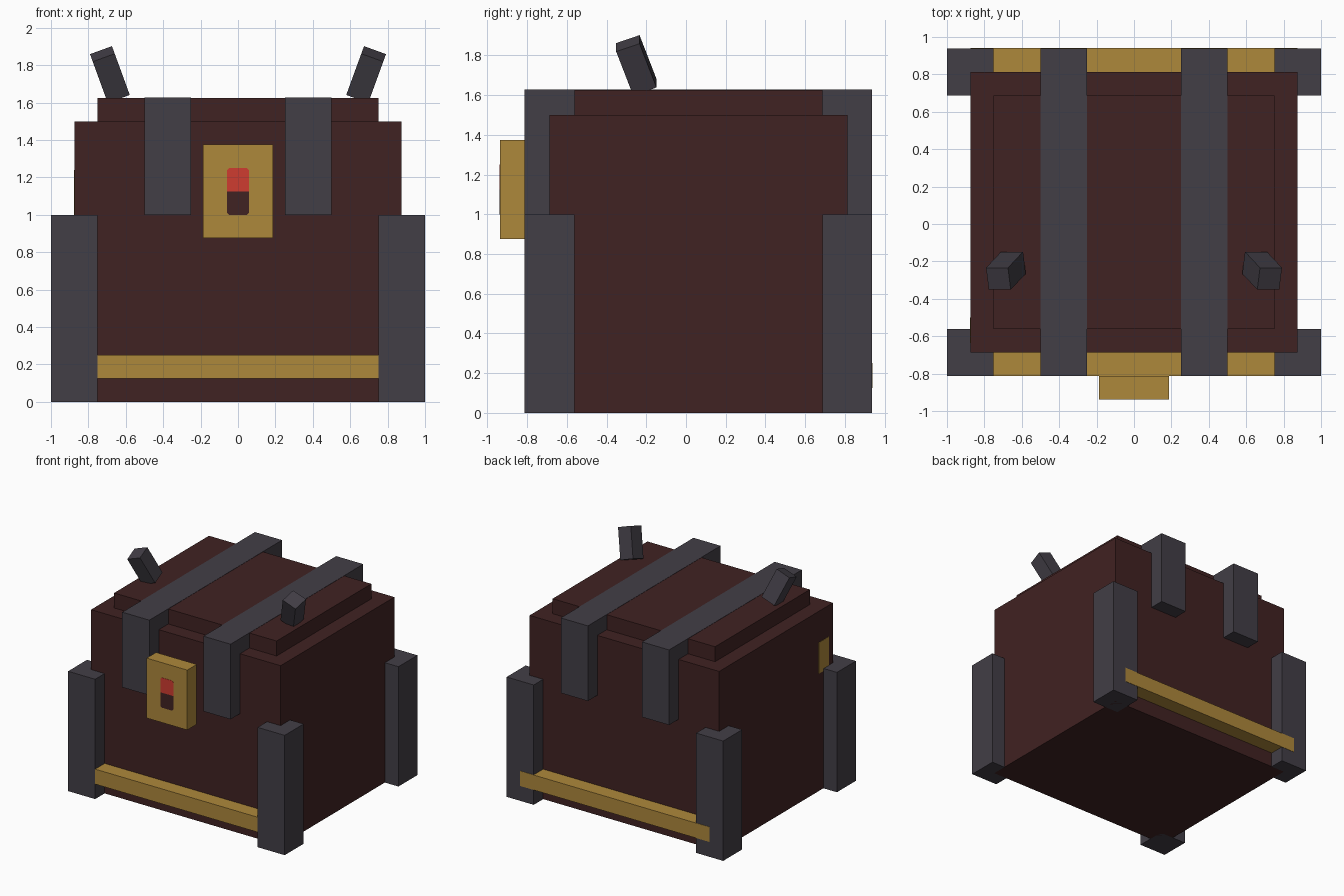
import bpy
import bmesh
import math

if "Cube" in bpy.data.objects:
    bpy.data.objects.remove(bpy.data.objects["Cube"], do_unlink=True)


def make_material(name, srgb):
    lin = [((c / 255 + 0.055) / 1.055) ** 2.4 for c in srgb]
    mat = bpy.data.materials.new(name)
    mat.use_nodes = True
    mat.diffuse_color = (*lin, 1)
    bsdf = mat.node_tree.nodes["Principled BSDF"]
    bsdf.inputs["Base Color"].default_value = (*lin, 1)
    bsdf.inputs["Roughness"].default_value = 0.8
    return mat


WOOD = make_material("dark_red_wood", (64, 34, 34))
IRON = make_material("dark_iron", (66, 62, 70))
GOLD = make_material("gold", (174, 136, 59))
RED = make_material("bright_red", (207, 60, 48))


def add_mesh(name, bm, mat):
    bmesh.ops.recalc_face_normals(bm, faces=bm.faces)
    mesh = bpy.data.meshes.new(name)
    bm.to_mesh(mesh)
    bm.free()
    mesh.materials.append(mat)
    obj = bpy.data.objects.new(name, mesh)
    bpy.context.collection.objects.link(obj)
    return obj


def box(name, xs, ys, zs, mat, rotation=(0, 0, 0)):
    """Box spanning the given ranges, turned about its own centre."""
    bm = bmesh.new()
    bmesh.ops.create_cube(bm, size=1)
    bmesh.ops.scale(bm, vec=[abs(r[1] - r[0]) for r in (xs, ys, zs)], verts=bm.verts)
    obj = add_mesh(name, bm, mat)
    obj.location = [(r[0] + r[1]) / 2 for r in (xs, ys, zs)]
    obj.rotation_euler = rotation
    return obj


def front_plate(name, outline, y_front, depth, mat):
    """Thin plate from an x-z outline, facing the front."""
    bm = bmesh.new()
    face = bm.faces.new([bm.verts.new((x, y_front, z)) for x, z in outline])
    ext = bmesh.ops.extrude_face_region(bm, geom=[face])
    moved = [v for v in ext["geom"] if isinstance(v, bmesh.types.BMVert)]
    bmesh.ops.translate(bm, vec=(0, depth, 0), verts=moved)
    return add_mesh(name, bm, mat)


# Chest body and raised lid panel
box("chest_body", (-0.875, 0.875), (-0.6875, 0.8125), (0, 1.5), WOOD)
box("lid_panel", (-0.75, 0.75), (-0.5625, 0.6875), (1.5, 1.625), WOOD)

# Mirrored iron parts
for side, s in (("left", 1), ("right", -1)):
    for end, ys in (("front", (-0.8125, -0.5625)), ("back", (0.6875, 0.9375))):
        box(f"{end}_{side}_post", (s * 0.75, s * 1.0), ys, (0, 1), IRON)
    # Strap runs over the lid, a hair above the panel
    box(f"{side}_strap", (s * 0.25, s * 0.5), (-0.8125, 0.9375), (1, 1.627), IRON)
    # Horn leans outward and forward
    box(f"{side}_horn", (s * 0.685 - 0.0625, s * 0.685 + 0.0625),
        (-0.3125, -0.1875), (1.625, 1.875), IRON,
        (math.radians(20), s * math.radians(20), 0))

# Gold trim along the base; the back one laps over the posts
box("front_trim", (-0.75, 0.75), (-0.8125, -0.6875), (0.125, 0.25), GOLD)
box("back_trim", (-0.875, 0.875), (0.8125, 0.94), (0.125, 0.25), GOLD)

# Small gold inlay on the right side
box("side_inlay", (-0.878, -0.872), (-0.635, -0.5), (0.98, 1.24), GOLD)

# Lock plate with two-tone keyhole
box("lock_plate", (-0.1875, 0.1875), (-0.9375, -0.8125), (0.875, 1.375), GOLD)
w, c = 0.06, 0.012
upper = [(-w, 1.125), (w, 1.125), (w, 1.25 - c), (w - c, 1.25), (c - w, 1.25), (-w, 1.25 - c)]
lower = [(x, 2.25 - z) for x, z in upper]
front_plate("keyhole_glow", upper, -0.9395, 0.004, RED)
front_plate("keyhole_slot", lower, -0.9395, 0.004, WOOD)
